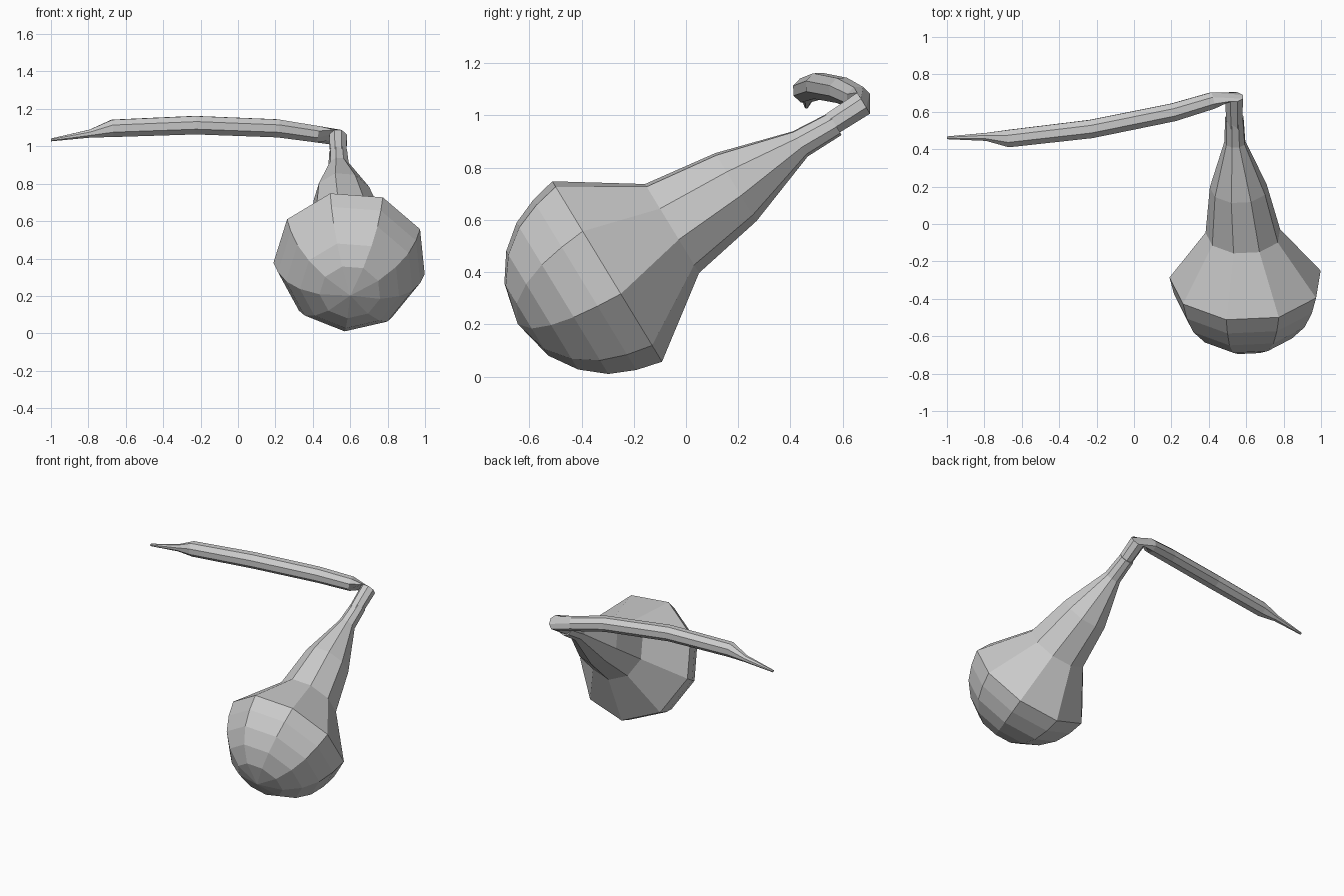
import bpy, bmesh, math
from mathutils import Vector

if "Cube" in bpy.data.objects:
    bpy.data.objects.remove(bpy.data.objects["Cube"])

AXIS = Vector((0, 0.855, 0.52)).normalized()   # long axis of the gourd-shaped body


def skin(name, rings, sides, start_deg, tip=None):
    """Bridge rings of (centre, radius, normal); optional pointed start."""
    bm = bmesh.new()
    loops = []
    side = Vector((1, 0, 0))
    prev = rings[0][2]
    for centre, radius, normal in rings:
        # carry the frame along without twist
        side = prev.rotation_difference(normal) @ side
        prev = normal
        up = side.cross(normal)
        if name == "bulb":
            up = -normal.cross(side) if up.z > 0 else normal.cross(side)
            up = up if up.z > 0 else -up
        loop = []
        for i in range(sides):
            a = math.radians(start_deg) + 2 * math.pi * i / sides
            loop.append(bm.verts.new(Vector(centre) + radius * (math.cos(a) * side + math.sin(a) * up)))
        loops.append(loop)
    for p, q in zip(loops, loops[1:]):
        for i in range(sides):
            j = (i + 1) % sides
            bm.faces.new((p[i], p[j], q[j], q[i]))
    if tip:
        t = bm.verts.new(tip)
        for i in range(sides):
            bm.faces.new((t, loops[0][i], loops[0][(i + 1) % sides]))
    else:
        bm.faces.new(loops[0])
    bm.faces.new(loops[-1])
    bmesh.ops.recalc_face_normals(bm, faces=bm.faces[:])
    mesh = bpy.data.meshes.new(name)
    bm.to_mesh(mesh)
    bm.free()
    ob = bpy.data.objects.new(name, mesh)
    bpy.context.collection.objects.link(ob)
    return ob


# Nine-sided bulb: rounded bottom, then the tapering neck
middle = Vector((0.6, -0.305, 0.408))
bulb = [(middle - AXIS * d, r, AXIS) for d, r in
        ((0.36, 0.165), (0.29, 0.27), (0.20, 0.345), (0.10, 0.388), (0, 0.412))]
bulb += [(c, r, AXIS) for c, r in (
    ((0.585, -0.055, 0.57), 0.203),
    ((0.56, 0.19, 0.728), 0.155),
    ((0.54, 0.437, 0.892), 0.057),
    ((0.537, 0.57, 0.968), 0.05))]
skin("bulb", bulb, 9, 105, tip=middle - AXIS * 0.397)

# Stem: rises out of the neck, turns sharply and runs sideways to a thin tip
path = [
    ((0.537, 0.50, 0.93), 0.046, AXIS),
    ((0.535, 0.68, 1.047), 0.051, AXIS),
    ((0.42, 0.66, 1.065), 0.048, Vector((-1, -0.22, 0.15))),
    ((0.21, 0.597, 1.096), 0.052, Vector((-1, -0.24, 0.10))),
    ((-0.23, 0.508, 1.113), 0.053, Vector((-1, -0.17, 0))),
    ((-0.67, 0.457, 1.096), 0.05, Vector((-1, -0.06, -0.1))),
    ((-0.79, 0.466, 1.068), 0.023, Vector((-1, 0, -0.18))),
    ((-1.0, 0.461, 1.034), 0.008, Vector((-1, 0, -0.15))),
]
skin("stem", [(c, r, n.normalized()) for c, r, n in path], 8, 22.5)
